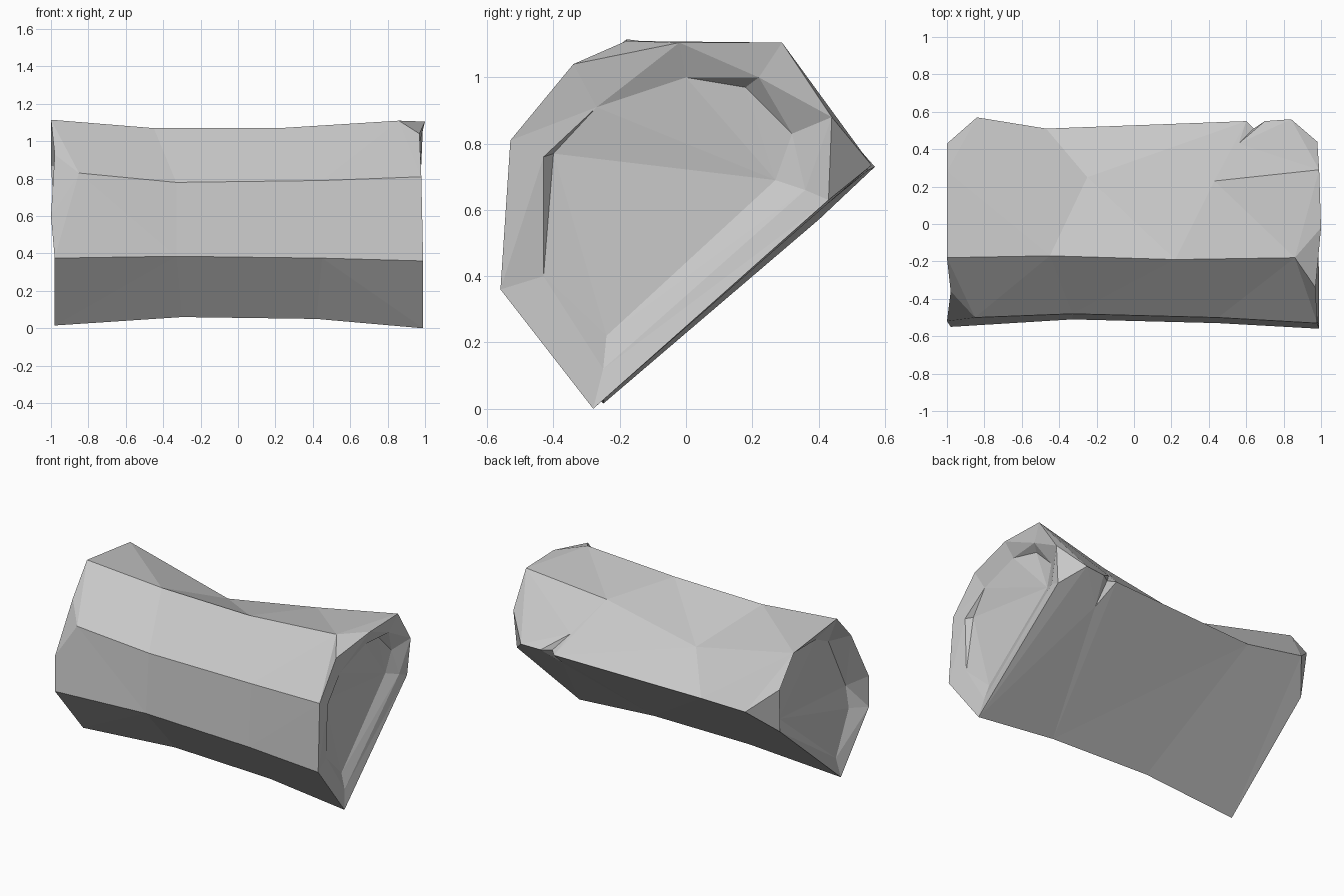
import bpy
import bmesh

default_cube = bpy.data.objects.get("Cube")
if default_cube:
    bpy.data.objects.remove(default_cube, do_unlink=True)

# One plain stone colour
stone = bpy.data.materials.new("grey_stone")
stone.use_nodes = True
colour = (0.58, 0.58, 0.58, 1)
stone.diffuse_color = colour
stone.node_tree.nodes["Principled BSDF"].inputs["Base Color"].default_value = colour

# Cross-sections from the left end to the right end of the block.
# Order in each: keel, belly, front, crown, back_top, tip
sections = [
    [(-.98, -.25, .015), (-.98, -.55, .375), (-.85, -.5, .83),
     (-1, -.18, 1.115), (-1, .28, 1.06), (-.84, .57, .73)],
    [(-.3, -.24, .06), (-.33, -.51, .385), (-.33, -.48, .78),
     (-.45, -.17, 1.07), (-.25, .25, .89), (-.47, .51, .7)],
    [(.42, -.26, .05), (.45, -.53, .375), (.45, -.5, .79),
     (.22, -.19, 1.07), (.43, .23, 1.02), (.6, .55, .72)],
    [(.99, -.28, 0), (.99, -.56, .36), (.98, -.53, .81),
     (.86, -.18, 1.11), (.99, .29, 1.105), (.84, .56, .735)],
]

bm = bmesh.new()


def add_points(*points):
    return [bm.verts.new(point) for point in points]


def add_faces(*faces):
    for face in faces:
        bm.faces.new(face)


def bridge(ring, following):
    """Join two closed rings with a band of faces."""
    for i in range(len(ring)):
        add_faces((ring[i - 1], following[i - 1], following[i], ring[i]))


# Long sides between neighbouring sections
rings = [add_points(*section) for section in sections]
for ring, following in zip(rings, rings[1:]):
    bridge(ring, following)

# Small nick in the back ridge, wedged into the panels above and below it
middle, end = rings[2], rings[3]
nick, nick_end, root_above, root_below = add_points(
    (.64, .51, .73), (.7, .55, .73), (.56, .43, .83), (.64, .4, .6))
for side, root in ((4, root_above), (0, root_below)):
    panel = (middle[side], end[side], end[5], middle[5])
    panel_face = next(f for f in bm.faces if set(f.verts) == set(panel))
    bm.faces.remove(panel_face)
    add_faces((middle[side], end[side], root), (end[side], end[5], nick_end, root),
              (root, nick_end, nick), (root, nick, middle[5]),
              (middle[5], middle[side], root))
ridge = bm.edges.get((middle[5], end[5]))
bm.edges.remove(ridge)

# Left end: chipped corners
keel, belly, front, crown, back_top, tip = rings[0]
chip, brow, back_high, back_low = add_points(
    (-1, -.52, .6), (-.98, -.36, .93), (-1, .43, .87), (-.98, .4, .57))
add_faces((belly, front, chip), (front, brow, chip), (front, crown, brow),
          (back_top, tip, back_high), (back_high, tip, back_low),
          (tip, keel, back_low))

# Left end: thin rim with steep walls down to a sunken floor
rim = (keel, belly, chip, brow, crown, back_top, back_high, back_low)
floor = add_points((-.95, -.24, .14), (-.92, -.42, .4), (-.89, -.43, .54),
                   (-.88, -.26, .9), (-.9, -.1, .98), (-.9, .22, 1),
                   (-.9, .36, .84), (-.92, .32, .61))
bridge(rim, floor)
add_faces(floor)

# Right end: chipped corners
keel, belly, front, crown, back_top, tip = rings[-1]
chip, peak, back_high, back_low = add_points(
    (.97, -.34, 1.04), (1, -.02, 1.105), (.98, .44, .88), (.96, .43, .63))
add_faces((front, crown, chip), (crown, peak, chip), (crown, back_top, peak),
          (back_top, tip, back_high), (back_high, tip, back_low),
          (tip, keel, back_low))

# Right end: broad rim and a floor that is undercut in places
rim = (keel, belly, front, chip, peak, back_top, back_high, back_low)
flush_low, flush_high = (.96, -.43, .4), (.95, -.27, .91)
flush_top, flush_back = (.95, 0, 1), (.92, .32, .83)
lip = add_points((.97, -.25, .12), flush_low, (.97, -.43, .76), flush_high,
                 flush_top, (.97, .22, 1), flush_back, (.95, .36, .66))
floor = add_points((.94, -.24, .22), flush_low, (.93, -.4, .77), flush_high,
                   flush_top, (.92, .18, .97), flush_back, (.91, .27, .69))
bridge(rim, lip)
bridge(lip, floor)
add_faces(floor)

# Weld the places where lip and floor meet
bmesh.ops.remove_doubles(bm, verts=bm.verts, dist=.001)
bmesh.ops.recalc_face_normals(bm, faces=bm.faces)
bmesh.ops.triangulate(bm, faces=bm.faces, quad_method="BEAUTY", ngon_method="BEAUTY")

mesh = bpy.data.meshes.new("stone_block")
bm.to_mesh(mesh)
bm.free()
mesh.materials.append(stone)
block = bpy.data.objects.new("stone_block", mesh)
bpy.context.collection.objects.link(block)
